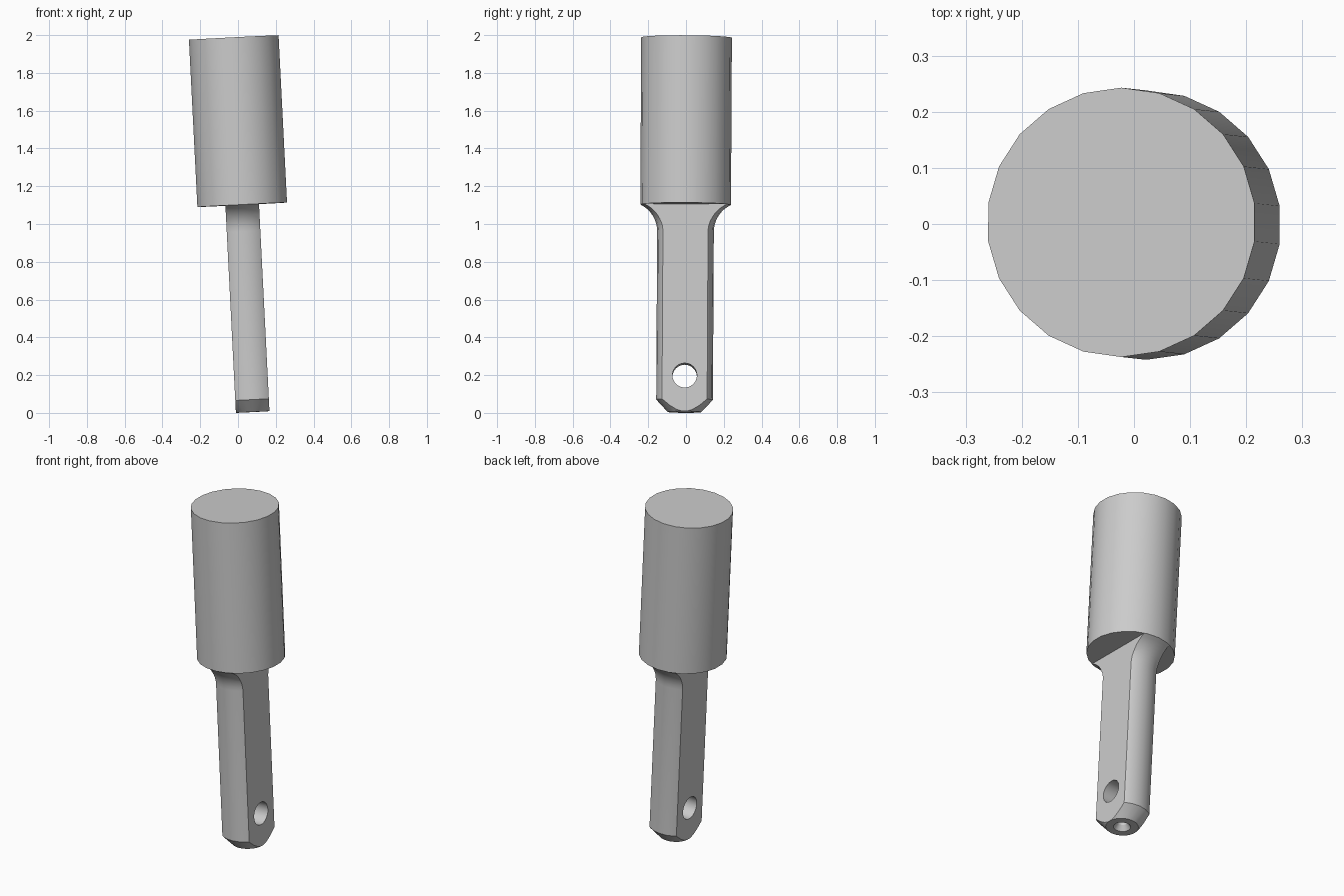
import bpy, bmesh, math
from mathutils import Matrix, Euler

cube = bpy.data.objects.get("Cube")
if cube:
    bpy.data.objects.remove(cube, do_unlink=True)

SIDES = 22
LENGTH, COLLAR = 1.985, 1.0985      # overall length, start of the thick body
R_BODY, R_SHANK, FLAT = 0.24, 0.15, 0.089

steel = bpy.data.materials.new("plain grey steel")
steel.use_nodes = True
grey = (0.6, 0.6, 0.6, 1)
steel.diffuse_color = grey
steel.node_tree.nodes["Principled BSDF"].inputs["Base Color"].default_value = grey

# The whole tool leans slightly off vertical
lean = Matrix.Translation((0.0777, -0.008, 0.0047)) @ Euler((-0.0055, -0.0505, 0)).to_matrix().to_4x4()


def lathe(name, profile, flat=None):
    """Revolve (radius, height) points around z, optionally milling two flats."""
    bm = bmesh.new()
    turn = Matrix.Rotation(math.pi / 2, 3, 'Z')
    verts = [bm.verts.new(turn @ Matrix.Translation((r, 0, z)).translation) for r, z in profile]
    edges = [bm.edges.new(pair) for pair in zip(verts, verts[1:])]
    bmesh.ops.spin(bm, geom=verts + edges, cent=(0, 0, 0), axis=(0, 0, 1),
                   angle=math.tau, steps=SIDES, use_duplicate=False)
    bmesh.ops.remove_doubles(bm, verts=bm.verts, dist=1e-5)
    if flat:
        for side in (-1, 1):
            geom = bm.verts[:] + bm.edges[:] + bm.faces[:]
            cut = bmesh.ops.bisect_plane(bm, geom=geom, plane_co=(side * flat, 0, 0),
                                         plane_no=(side, 0, 0), clear_outer=True)
            rim = [e for e in cut["geom_cut"] if isinstance(e, bmesh.types.BMEdge)]
            bmesh.ops.contextual_create(bm, geom=rim)
    bmesh.ops.recalc_face_normals(bm, faces=bm.faces)
    mesh = bpy.data.meshes.new(name)
    bm.to_mesh(mesh)
    bm.free()
    mesh.materials.append(steel)
    obj = bpy.data.objects.new(name, mesh)
    bpy.context.collection.objects.link(obj)
    return obj


def activate(obj):
    bpy.ops.object.select_all(action='DESELECT')
    obj.select_set(True)
    bpy.context.view_layer.objects.active = obj


# Thick cylindrical body
body = lathe("body", [(0, COLLAR), (R_BODY, COLLAR), (R_BODY, LENGTH), (0, LENGTH)])

# Shank: centre-drilled end, chamfer, straight run and flared fillet
R_FILLET, SWEEP = 0.157, math.radians(64.5)
fillet = [(R_SHANK + R_FILLET * (1 - math.cos(a)), COLLAR + R_FILLET * (math.sin(a) - math.sin(SWEEP)))
          for a in (SWEEP * i / 8 for i in range(9))]
drill = [(0, 0.1), (0.028, 0.08), (0.028, 0.03), (0.047, 0)]
profile = drill + [(0.0895, 0), (R_SHANK, 0.065)] + fillet
profile += [(fillet[-1][0], COLLAR + 0.004), (0, COLLAR + 0.004)]
shank = lathe("shank", profile, FLAT)

# Cross hole through the flats
bpy.ops.mesh.primitive_cylinder_add(vertices=24, radius=0.065, depth=0.6,
                                    location=(0, 0, 0.19), rotation=(0, math.pi / 2, 0))
cutter = bpy.context.object
cutter.name = "pin_hole_cutter"
cutter.hide_render = True
cutter.data.materials.append(steel)
hole = shank.modifiers.new("pin hole", 'BOOLEAN')
hole.operation, hole.solver, hole.object = 'DIFFERENCE', 'EXACT', cutter
activate(shank)
bpy.ops.object.modifier_apply(modifier=hole.name)
bpy.data.objects.remove(cutter, do_unlink=True)

for part in (body, shank):
    activate(part)
    bpy.ops.object.shade_smooth_by_angle(angle=math.radians(25))
    part.matrix_world = lean
